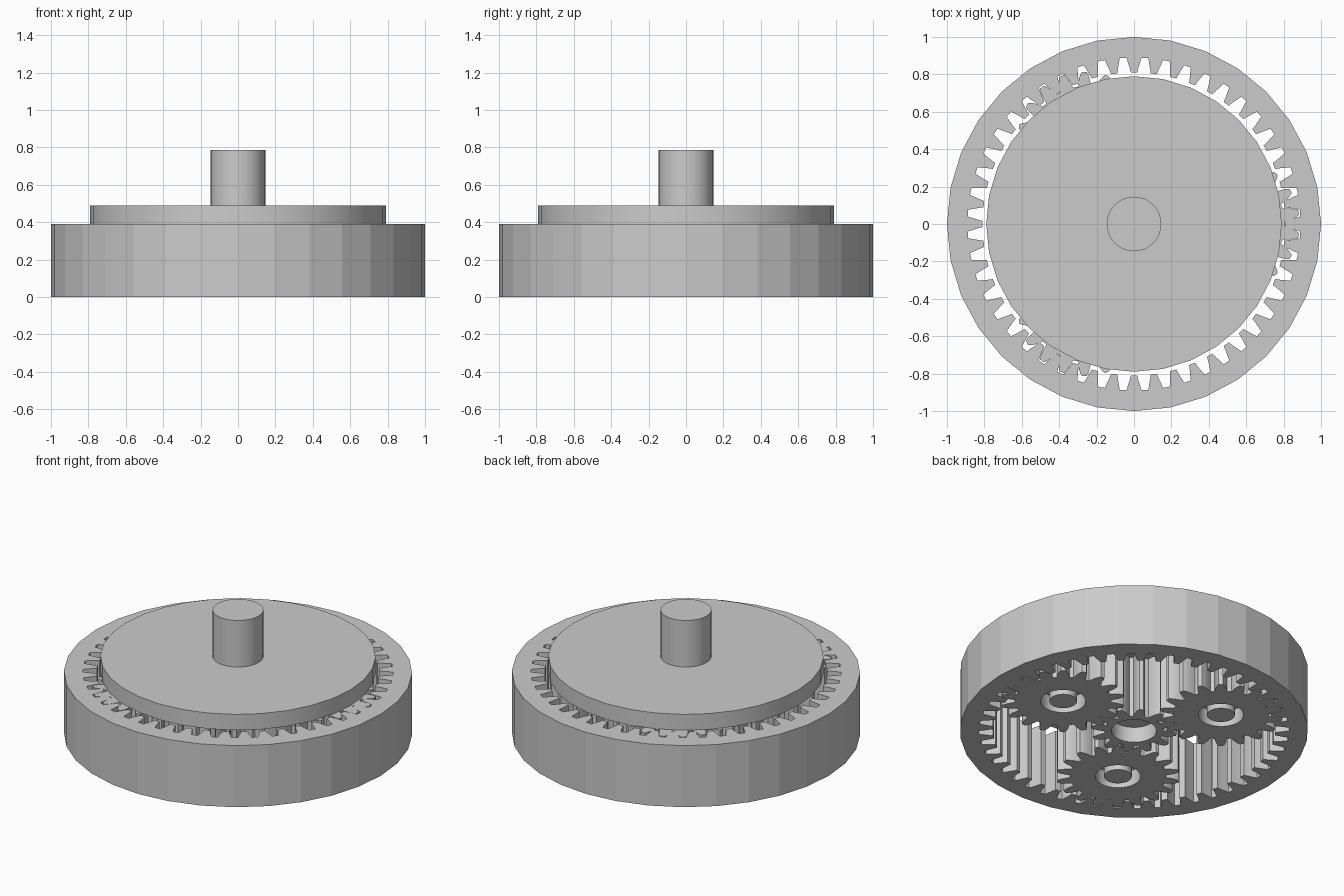
import bpy
import bmesh
from math import cos, sin, pi, radians
from mathutils import Vector

old = bpy.data.objects.get("Cube")
if old:
    bpy.data.objects.remove(old, do_unlink=True)

# Main dimensions
GEAR_H = 0.39
PLATE_TOP = 0.49
SHAFT_TOP = 0.785
POCKET = 0.098
BORE = 0.13
ORBIT = 0.531

grey = bpy.data.materials.new("plain grey")
grey.use_nodes = True
grey.diffuse_color = (0.6, 0.6, 0.6, 1)
grey.node_tree.nodes["Principled BSDF"].inputs["Base Color"].default_value = (0.6, 0.6, 0.6, 1)


def circle(r, n=32):
    return [(r * cos(2 * pi * i / n), r * sin(2 * pi * i / n)) for i in range(n)]


def toothed(count, flank, offset=0.0):
    """Outline of a gear; flank lists (radius, half width as part of a tooth step), root to tip."""
    step = 2 * pi / count
    side = [(r, -w) for r, w in flank] + [(r, w) for r, w in reversed(flank)]
    return [(r * cos(step * (k + offset + w)), r * sin(step * (k + offset + w)))
            for k in range(count) for r, w in side]


def outer_flank(pitch):
    profile = [(-0.043, 0.37), (-0.02, 0.31), (0, 0.25), (0.02, 0.18), (0.035, 0.10)]
    return [(pitch + dr, w) for dr, w in profile]


def prism(name, loops, z0, z1, smooth=True):
    """Upright solid from an outline and an optional hole."""
    bm = bmesh.new()
    edges = []
    for loop in loops:
        vs = [bm.verts.new((x, y, z0)) for x, y in loop]
        edges += [bm.edges.new((v, vs[i - 1])) for i, v in enumerate(vs)]
    if len(loops) == 1:
        bm.faces.new(vs)
    else:
        bmesh.ops.triangle_fill(bm, edges=edges, use_beauty=True, normal=(0, 0, 1))
    geo = bmesh.ops.extrude_face_region(bm, geom=bm.faces[:], use_keep_orig=True)["geom"]
    top = [v for v in geo if isinstance(v, bmesh.types.BMVert)]
    bmesh.ops.translate(bm, verts=top, vec=Vector((0, 0, z1 - z0)))
    bmesh.ops.recalc_face_normals(bm, faces=bm.faces[:])
    mesh = bpy.data.meshes.new(name)
    bm.to_mesh(mesh)
    bm.free()
    mesh.materials.append(grey)
    if smooth:
        mesh.shade_smooth()
        mesh.set_sharp_from_angle(angle=radians(20))
    obj = bpy.data.objects.new(name, mesh)
    bpy.context.collection.objects.link(obj)
    return obj


# Outer ring with inward teeth
ring_flank = [(0.89, 0.345), (0.87, 0.30), (0.85, 0.25), (0.83, 0.20), (0.81, 0.16)]
prism("ring_gear", [circle(1.0), toothed(48, ring_flank)], 0, GEAR_H, smooth=False)

# Central gear with a shallow pocket underneath
prism("sun_gear", [toothed(12, outer_flank(0.2125)), circle(BORE)], 0, GEAR_H)
prism("sun_hub", [circle(BORE + 0.002)], POCKET, GEAR_H)

# Three orbiting gears, each on a pin
planet_parts = [
    prism("planet_gear", [toothed(18, outer_flank(0.319), 0.5), circle(BORE)], 0, GEAR_H),
    prism("planet_hub", [circle(BORE + 0.002)], POCKET, GEAR_H),
    prism("planet_pin", [circle(0.08)], 0, GEAR_H),
]
for part in planet_parts:
    for k in range(3):
        obj = part if k == 0 else part.copy()
        if k:
            bpy.context.collection.objects.link(obj)
        obj.name = f"{part.data.name}_{k + 1}"
        a = k * 2 * pi / 3
        obj.location = (ORBIT * cos(a), ORBIT * sin(a), 0)
        obj.rotation_euler.z = a

# Carrier plate and output shaft
prism("carrier_plate", [circle(0.79)], GEAR_H, PLATE_TOP)
prism("output_shaft", [circle(0.146)], PLATE_TOP, SHAFT_TOP)
